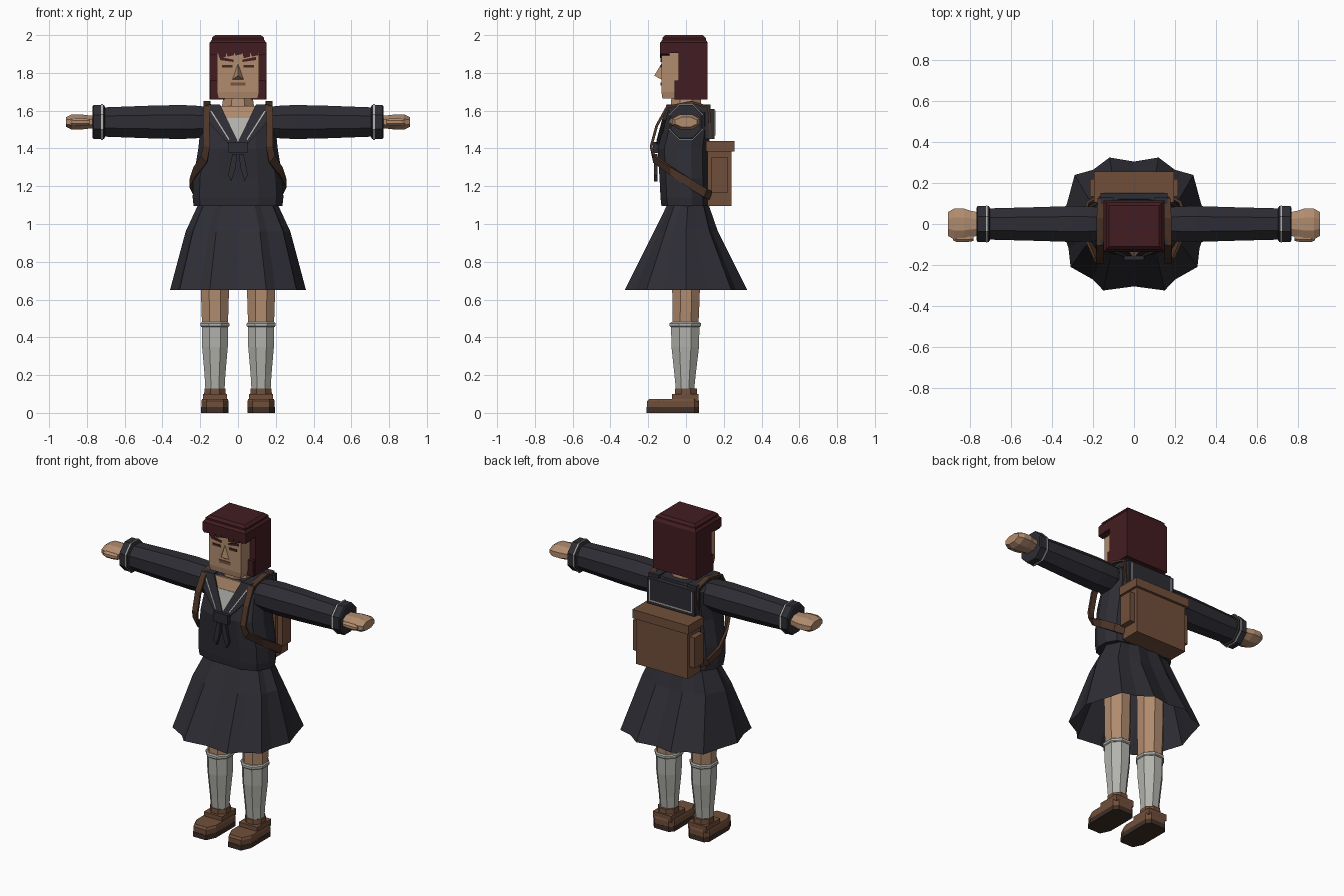
import bpy, bmesh, math
from mathutils import Vector

cube = bpy.data.objects.get("Cube")
if cube:
    bpy.data.objects.remove(cube, do_unlink=True)


def material(name, *rgb):
    m = bpy.data.materials.new(name)
    m.use_nodes = True
    m.diffuse_color = (*rgb, 1)
    m.node_tree.nodes["Principled BSDF"].inputs["Base Color"].default_value = (*rgb, 1)
    return m


skin = material("skin", .44, .26, .155)
navy = material("navy cloth", .026, .026, .034)
hair = material("dark red hair", .055, .012, .015)
leather = material("brown leather", .165, .078, .042)
strap_brown = material("strap brown", .075, .036, .022)
sole_brown = material("sole brown", .05, .028, .02)
white = material("off white cloth", .45, .45, .42)
lash = material("lash brown", .05, .025, .018)
lips = material("lips", .19, .085, .055)


def finish(name, bm, mat):
    bmesh.ops.recalc_face_normals(bm, faces=bm.faces)
    mesh = bpy.data.meshes.new(name)
    bm.to_mesh(mesh)
    bm.free()
    mesh.materials.append(mat)
    obj = bpy.data.objects.new(name, mesh)
    bpy.context.collection.objects.link(obj)
    return obj


def loft(name, rings, mat, cap=True):
    """Skin a list of equal-length point rings."""
    bm = bmesh.new()
    rows = [[bm.verts.new(p) for p in ring] for ring in rings]
    n = len(rows[0])
    for a, b in zip(rows, rows[1:]):
        for i in range(n):
            j = (i + 1) % n
            bm.faces.new((a[i], a[j], b[j], b[i]))
    if cap:
        bm.faces.new(rows[0])
        bm.faces.new(rows[-1])
    return finish(name, bm, mat)


def hull(name, pts, mat):
    """Convex solid around the given points."""
    bm = bmesh.new()
    for p in pts:
        bm.verts.new(p)
    bmesh.ops.convex_hull(bm, input=bm.verts)
    bmesh.ops.dissolve_limit(bm, angle_limit=.01, verts=bm.verts, edges=bm.edges)
    return finish(name, bm, mat)


def box(name, xs, ys, zs, mat):
    return hull(name, [(x, y, z) for x in xs for y in ys for z in zs], mat)


def plate(name, pts, mat, depth=.008):
    """Thin convex plate with the given face, thickened backwards."""
    return hull(name, pts + [(x, y + depth, z) for x, y, z in pts], mat)


def octagon(rx, ry):
    k = math.cos(math.pi / 8)
    angles = [(i + .5) * math.pi / 4 for i in range(8)]
    return [(rx * math.cos(a) / k, ry * math.sin(a) / k) for a in angles]


def column(name, cx, sections, mat, cap=True):
    """Octagonal upright from sections of z, rx, ry, cy."""
    return loft(name, [[(cx + x, cy + y, z) for x, y in octagon(rx, ry)]
                       for z, rx, ry, cy in sections], mat, cap)


def limb(name, s, sections, mat, cy=0):
    """Octagonal sideways limb from sections of x, ry, rz."""
    return loft(name, [[(s * px, cy + y, 1.54 + z) for y, z in octagon(ry, rz)]
                       for px, ry, rz in sections], mat)


def rect(hx, y0, y1, z):
    return [(-hx, y0, z), (hx, y0, z), (hx, y1, z), (-hx, y1, z)]


def chest(x, z, lift=0):
    """Point on the sloping upper chest."""
    return (x, -.158 + max(0, z - 1.4) * .27 - lift, z)


# Blouse body
half = [(.45, 0), (.85, .13), (1, .38), (1, .65), (.85, .88), (.45, 1)]
outline = half + [(-x, y) for x, y in reversed(half)]
body = [(1.095, .235, -.13, .12), (1.14, .24, -.135, .12), (1.24, .237, -.14, .12),
        (1.4, .21, -.15, .12), (1.5, .2, -.123, .13), (1.58, .2, -.101, .125),
        (1.625, .15, -.089, .12)]
loft("blouse", [[(x * w, a + (b - a) * t, z) for x, t in outline]
                for z, w, a, b in body], navy)

# Pleated skirt
hem = [(0, -.305), (.15, -.325), (.2, -.272), (.31, -.21), (.32, -.12), (.36, 0),
       (.325, .11), (.29, .24), (.2, .265), (.12, .325), (0, .305)]
hem += [(-x, y) for x, y in hem[-2:0:-1]]
loft("skirt", [[(x * sx, y * sy + cy, z) for x, y in hem] for z, sx, sy, cy in
               [(1.1, .59, .34, .01), (.96, .77, .52, 0), (.65, 1, 1, 0)]], navy, False)

# Neck, throat and undershirt
column("neck", 0, [(1.55, .09, .085, 0), (1.62, .085, .082, 0), (1.69, .075, .075, 0)], skin)
plate("throat", [chest(x, z) for x, z in
                 [(-.1, 1.625), (.1, 1.625), (.055, 1.54), (-.055, 1.54)]], skin)
plate("undershirt", [chest(x, z, .003) for x, z in
                     [(-.067, 1.56), (.067, 1.56), (0, 1.43)]], white)

# Sailor collar and necktie
box("collar_back", (-.165, .165), (.1, .152), (1.45, 1.61), navy)
box("collar_back_trim", (-.15, .15), (.15, .155), (1.468, 1.476), white)
for s, side in ((1, "left"), (-1, "right")):
    plate("collar_front_" + side, [chest(s * x, z, .008) for x, z in
          [(.095, 1.632), (0, 1.435), (.03, 1.4), (.165, 1.55), (.165, 1.632)]], navy, .02)
    plate("collar_trim_" + side, [chest(s * x, z, .01) for x, z in
          [(.14, 1.6), (.146, 1.596), (.05, 1.445), (.045, 1.449)]], white, .004)
    box("collar_back_end_" + side, (s * .143, s * .15), (.15, .155), (1.47, 1.6), white)
    box("collar_shoulder_" + side, (s * .1, s * .165), (-.09, .13), (1.59, 1.632), navy)
    plate("tie_tail_" + side, [(s * x, -.17, z) for x, z in
          [(.005, 1.37), (.03, 1.37), (.052, 1.26), (.035, 1.225), (.012, 1.3)]], navy, .02)
box("tie_knot", (-.05, .05), (-.175, -.145), (1.375, 1.435), navy)

# Head and face
loft("head", [rect(.105, -.125, .08, 1.665), rect(.112, -.13, .08, 1.7),
              rect(.112, -.13, .08, 1.93)], skin)
hull("nose", [(-.03, -.129, 1.765), (.03, -.129, 1.765), (0, -.129, 1.85),
              (0, -.168, 1.785)], skin)
box("mouth", (-.04, .04), (-.134, -.128), (1.732, 1.75), lips)
for s, side in ((1, "left"), (-1, "right")):
    plate("eyebrow_" + side, [(s * x, -.135, z) for x, z in
          [(.025, 1.858), (.025, 1.87), (.095, 1.885), (.095, 1.868)]], hair)
    box("eye_" + side, (s * .03, s * .085), (-.134, -.128), (1.828, 1.842), lash)
    box("hair_lock_" + side, (s * .1, s * .148), (-.06, 0), (1.66, 1.76), hair)

# Hair with a stepped crown and ragged fringe
box("hair_back", (-.15, .15), (-.04, .115), (1.66, 1.92), hair)
loft("hair_crown", [rect(.15, -.137, .115, z) for z in (1.905, 1.96)]
     + [rect(.138, -.125, .105, 1.975), rect(.138, -.125, .105, 1.985),
        rect(.122, -.11, .09, 2)], hair)
for i in range(7):
    x = -.129 + i * .043
    drop = (1.892, 1.878, 1.886)[i % 3]
    plate("fringe_%d" % i, [(x - .0215, -.137, 1.91), (x + .0215, -.137, 1.91),
          (x + .0215, -.137, drop + .008), (x - .012, -.137, drop)], hair, .05)

# Satchel worn on the back
box("satchel_body", (-.18, .18), (.115, .24), (1.095, 1.4), leather)
box("satchel_flap", (-.195, .195), (.105, .256), (1.385, 1.44), leather)

# Strap path: position, then the direction and half width across the strap
strap = [((.15, .13, 1.45), (.018, 0, 0)), ((.16, .12, 1.62), (.018, 0, 0)),
         ((.165, .03, 1.645), (.018, 0, 0)), ((.165, -.1, 1.62), (.018, 0, 0)),
         ((.168, -.155, 1.52), (.018, 0, 0)), ((.167, -.185, 1.41), (.018, 0, 0)),
         ((.178, -.168, 1.345), (.015, 0, .018)), ((.225, -.08, 1.28), (.006, 0, .022)),
         ((.25, .02, 1.215), (0, .008, .022)), ((.225, .1, 1.165), (0, .008, .022)),
         ((.17, .13, 1.15), (0, .008, .022))]

# Outline of a shoe
foot = [(-.073, -.15), (-.045, -.21), (.045, -.21), (.073, -.15),
        (.073, .045), (.05, .07), (-.05, .07), (-.073, .045)]

for s, side in ((1, "left"), (-1, "right")):
    box("satchel_pocket_" + side, (s * .17, s * .215), (.135, .22), (1.165, 1.355), leather)

    rings = []
    for i, (p, w) in enumerate(strap):
        a, b = strap[max(i - 1, 0)][0], strap[min(i + 1, len(strap) - 1)][0]
        w, p = Vector(w), Vector(p)
        t = (Vector(b) - Vector(a)).cross(w).normalized() * .007
        ring = [p + w + t, p - w + t, p - w - t, p + w - t]
        rings.append([(s * v.x, v.y, v.z) for v in ring])
    loft("strap_" + side, rings, strap_brown)

    # Arm
    limb("sleeve_" + side, s, [(.13, .075, .07), (.2, .085, .085), (.3, .088, .09),
                               (.45, .083, .087), (.72, .076, .077)], navy)
    limb("cuff_" + side, s, [(.705, .08, .082), (.71, .087, .09), (.765, .087, .09),
                             (.77, .08, .082)], navy)
    limb("cuff_trim_" + side, s, [(.716, .091, .094), (.724, .091, .094)], white)
    limb("hand_" + side, s, [(.75, .055, .034), (.8, .065, .036), (.83, .075, .04),
                             (.88, .075, .04), (.91, .058, .026)], skin)
    limb("thumb_" + side, s, [(.785, .016, .016), (.82, .022, .02), (.865, .022, .02),
                              (.885, .012, .012)], skin, -.067)

    # Leg and sock
    cx = s * .122
    column("leg_" + side, cx, [(.45, .068, .068, -.003), (.6, .073, .072, 0),
                               (.95, .075, .08, 0)], skin)
    column("sock_" + side, cx, [(.11, .05, .047, -.005), (.2, .055, .056, -.005),
                                (.35, .068, .073, -.004), (.46, .07, .075, -.004)], white)
    column("sock_band_" + side, cx, [(.455, .072, .078, -.004), (.46, .076, .083, -.004),
                                     (.474, .076, .083, -.004), (.48, .07, .076, -.004)], white)

    # Shoe
    def slab(name, levels, mat):
        loft(name + side, [[(cx + x * k, y * k, z) for x, y in foot]
                           for z, k in levels], mat)
    slab("shoe_sole_", [(0, 1), (.03, 1)], sole_brown)
    slab("shoe_upper_", [(.03, .985), (.062, .985), (.074, .93)], leather)
    box("shoe_heel_" + side, (cx - .064, cx + .064), (-.075, .065), (.06, .1), leather)
    column("shoe_ankle_" + side, cx, [(.09, .058, .06, 0), (.13, .055, .058, 0)], leather)
